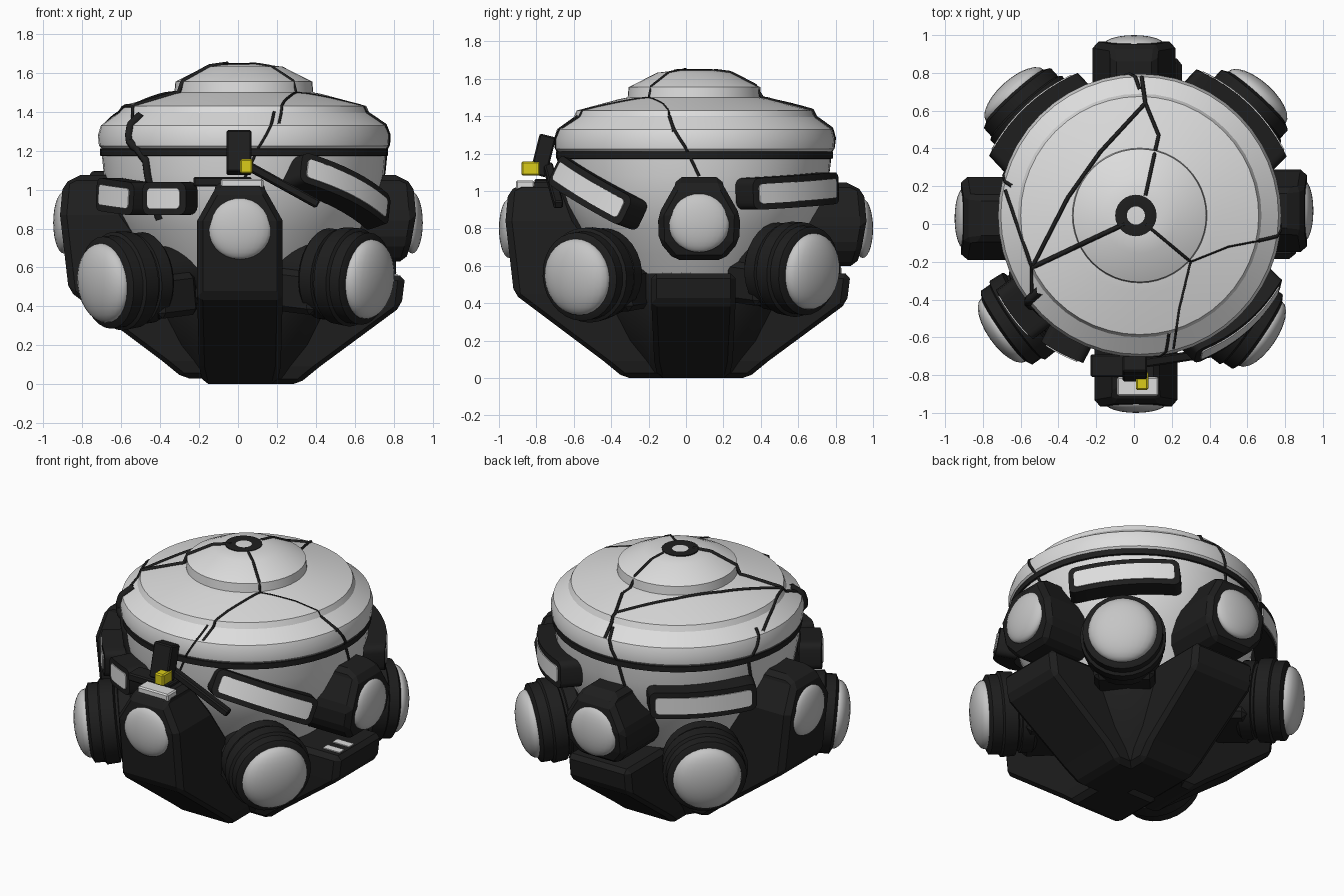
import bpy, bmesh, math
from mathutils import Matrix, Vector, Euler

if "Cube" in bpy.data.objects:
    bpy.data.objects.remove(bpy.data.objects["Cube"])

def material(name, c):
    m = bpy.data.materials.new(name)
    m.diffuse_color = (*c, 1)
    m.use_nodes = True
    m.node_tree.nodes["Principled BSDF"].inputs["Base Color"].default_value = m.diffuse_color
    return m

WHITE = material("shell white", (0.72, 0.72, 0.72))
LENS = material("lens grey", (0.56, 0.56, 0.56))
BLACK = material("black", (0.013, 0.013, 0.013))
YELLOW = material("yellow", (0.70, 0.60, 0.01))
CX, CY = 0.03, 0.045

def finish(bm, name, mat, mtx=None, smooth=30, bevel=0):
    bmesh.ops.recalc_face_normals(bm, faces=bm.faces[:])
    me = bpy.data.meshes.new(name)
    bm.to_mesh(me)
    bm.free()
    ob = bpy.data.objects.new(name, me)
    bpy.context.collection.objects.link(ob)
    me.materials.append(mat)
    if mtx:
        ob.matrix_world = mtx
    if bevel:
        b = ob.modifiers.new("bevel", "BEVEL")
        b.width, b.segments, b.limit_method = bevel, 1, "ANGLE"
    if smooth:
        bpy.ops.object.select_all(action="DESELECT")
        ob.select_set(True)
        bpy.context.view_layer.objects.active = ob
        bpy.ops.object.shade_smooth_by_angle(angle=math.radians(smooth))
    return ob

def loft(name, rings, mat, mtx=None, closed=True, **kw):
    bm = bmesh.new()
    rows = [[bm.verts.new(p) for p in r] for r in rings]
    n = len(rows[0])
    for a, b in zip(rows, rows[1:]):
        for i in range(n):
            j = (i + 1) % n
            bm.faces.new((a[i], a[j], b[j], b[i]))
    if closed:
        bm.faces.new(rows[0])
        bm.faces.new(rows[-1])
    return finish(bm, name, mat, mtx, **kw)

def lathe(name, prof, mat, mtx, n=48, closed=True):
    rings = [[(r * math.cos(2 * math.pi * i / n), r * math.sin(2 * math.pi * i / n), z)
              for i in range(n)] for r, z in prof]
    return loft(name, rings, mat, mtx, closed)

def place(pos, az, pitch=0, roll=0):
    # local x points outward, y sideways, z up
    return (Matrix.Translation(pos) @ Matrix.Rotation(math.radians(az), 4, "Z")
            @ Matrix.Rotation(math.radians(pitch), 4, "Y") @ Matrix.Rotation(math.radians(roll), 4, "X"))

def lens(name, mtx, sx, sy, sz):
    bm = bmesh.new()
    bmesh.ops.create_uvsphere(bm, u_segments=24, v_segments=14, radius=1)
    bmesh.ops.scale(bm, vec=(sx, sy, sz), verts=bm.verts[:])
    return finish(bm, name, LENS, mtx, smooth=40)

def box(name, size, mat, mtx, bevel=0.008):
    bm = bmesh.new()
    bmesh.ops.create_cube(bm, size=1)
    bmesh.ops.scale(bm, vec=size, verts=bm.verts[:])
    return finish(bm, name, mat, mtx, smooth=0, bevel=bevel)

# Shell: tiered dome, groove band, upper body and dark lower hull
base = Matrix.Translation((CX, CY, 0))
DOME = [(0.10, 1.645), (0.20, 1.632), (0.352, 1.555), (0.357, 1.50), (0.40, 1.492), (0.63, 1.43),
        (0.645, 1.395), (0.735, 1.33), (0.75, 1.28), (0.745, 1.225), (0.73, 1.21)]
BODY = [(0.73, 1.18), (0.72, 1.08), (0.69, 0.93), (0.63, 0.80), (0.55, 0.66), (0.46, 0.52)]
lathe("dome", DOME, WHITE, base)
lathe("groove_band", [(0.72, 1.215), (0.74, 1.21), (0.74, 1.175), (0.72, 1.17)], BLACK, base)
lathe("upper_body", BODY, WHITE, base)
lathe("lower_hull", [(0.50, 0.56), (0.50, 0.42), (0.40, 0.20), (0.28, 0.03)], BLACK, base, 16)
lathe("top_port", [(0.11, 1.60), (0.11, 1.648), (0.09, 1.652), (0.03, 1.642)], BLACK,
      Matrix.Translation((0.01, 0.045, 0)), 24)

# Side pods: (z, outer reach, half width, inner reach)
LEG = [(0.0, 0.33, 0.19, 0.0), (0.09, 0.44, 0.21, 0.0), (0.45, 0.92, 0.22, 0.3)]
HEAD = [(0.84, 0.965, 0.22, 0.58), (1.0, 0.95, 0.13, 0.64), (1.045, 0.86, 0.12, 0.64)]
BROKEN_HEAD = [(0.60, 0.91, 0.13, 0.5), (0.70, 0.94, 0.215, 0.55)] + HEAD
BROKEN_LEG = LEG[:2] + [(0.40, 0.86, 0.225, 0.3), (0.56, 0.88, 0.225, 0.4)]

def pod(name, rows, az, side, reach, lift=0):
    rings = [[(o + reach, -w, z + lift), (o + reach, w, z + lift), (i, w, z + lift), (i, -w, z + lift)]
             for z, o, w, i in rows]
    return loft(name, rings, BLACK, place((0, 0, 0), az) @ Matrix.Translation((0, side, 0)),
                smooth=0, bevel=0.028)

for name, az, side, reach, lift, broken in [("front", -90, 0.01, 0.0, 0.0, False),
                                            ("left", 180, -0.03, -0.05, 0.03, False),
                                            ("right", 0, 0.07, -0.05, 0.03, True),
                                            ("back", 90, 0.0, 0.0, 0.0, True)]:
    if broken:
        pod(name + "_pod_head", BROKEN_HEAD, az, side, reach, lift)
        pod(name + "_pod_leg", BROKEN_LEG, az, side - 0.03, reach if az else -0.02)
    else:
        pod(name + "_pod", LEG + HEAD, az, side, reach, lift)
    lens(name + "_pod_lens", place((0, 0, 0), az) @ Matrix.Translation((0.945 + reach, side, 0.80 + lift)),
         0.055, 0.165, 0.158)

# Pale scratches on the broken right leg
for y in (-0.10, 0.0):
    box("scratch_plate", (0.12, 0.05, 0.008), WHITE, Matrix.Translation((0.76, y, 0.562)), 0)

# Diagonal thrusters with ringed barrels and domed caps
BARREL = [(0.15, -0.55), (0.15, -0.31), (0.215, -0.29), (0.235, -0.27), (0.235, -0.20), (0.222, -0.195),
          (0.222, -0.18), (0.25, -0.17), (0.255, -0.09), (0.238, -0.08), (0.238, -0.02), (0.20, 0.0)]
for name, x, y, z, az in [("front_right", 0.67, -0.58, 0.54, -34), ("back_right", 0.65, 0.67, 0.57, 48),
                          ("back_left", -0.63, 0.68, 0.56, 132), ("front_left", -0.69, -0.56, 0.52, 215)]:
    m = place((x, y, z), az, 6)
    lathe(name + "_barrel", BARREL, BLACK, m @ Matrix.Rotation(math.pi / 2, 4, "Y"), 28)
    lens(name + "_cap", m, 0.085, 0.205, 0.205)
    # bracket between barrel and hull
    box(name + "_bracket", (0.25, 0.36, 0.22), BLACK, m @ Matrix.Translation((-0.34, 0, -0.10)), 0.03)

# Curved window panels with rounded black frames
def plate(name, L, h, x0, x1, rad, mat, mtx):
    rings = []
    us = [-L + rad * (1 - math.cos(t * math.pi / 8)) for t in range(5)]
    us += [(-L + rad) * (1 - k / 4) for k in range(1, 4)] + [0]
    us += [-u for u in reversed(us[:-1])]
    for u in us:
        d = max(0, abs(u) - (L - rad))
        v = h - rad + math.sqrt(max(0, rad * rad - d * d)) + 1e-4
        bend = -0.55 * u * u
        rings.append([(x0 + bend, u, -v), (x1 + bend, u, -v), (x1 + bend, u, v), (x0 + bend, u, v)])
    loft(name, rings, mat, mtx, smooth=25)

for name, pos, az, pitch, roll, L in [
        ("front_right", (0.57, -0.53, 1.01), -44, -14, -22, 0.32),
        ("back_right", (0.59, 0.61, 1.0), 46, 0, 3, 0.33),
        ("back_left", (-0.55, 0.60, 1.0), 133, 0, 2, 0.32),
        ("front_left_outer", (-0.62, -0.47, 0.965), 217, 0, -5, 0.16),
        ("front_left_inner", (-0.37, -0.66, 0.955), 243, 0, 0, 0.125)]:
    m = place(pos, az, pitch, roll)
    plate(name + "_frame", L, 0.085, -0.10, 0.03, 0.04, BLACK, m)
    plate(name + "_window", L - 0.032, 0.052, 0.0, 0.036, 0.02, WHITE, m)

# Snapped aerial block with yellow marker and loose struts
box("aerial", (0.13, 0.09, 0.22), BLACK, place((0.005, -0.765, 1.19), 0) @ Matrix.Rotation(-0.25, 4, "X"))
box("aerial_foot", (0.30, 0.12, 0.05), BLACK, Matrix.Translation((-0.08, -0.75, 1.04)))
box("yellow_marker", (0.065, 0.10, 0.075), YELLOW, Matrix.Translation((0.043, -0.83, 1.12)))
box("white_wedge", (0.22, 0.10, 0.05), WHITE, Matrix.Translation((0.02, -0.86, 1.03)))
box("loose_strut", (0.44, 0.05, 0.045), BLACK,
    Matrix.Translation((0.22, -0.71, 1.03)) @ Euler((0, 0.5, 0.15)).to_matrix().to_4x4())

# Cracks: dark tubes half sunk along the shell
def interp(t, pairs):
    for (a, p), (b, q) in zip(pairs, pairs[1:]):
        if min(a, b) <= t <= max(a, b) and a != b:
            return p + (q - p) * (t - a) / (b - a)
    return pairs[0][1] if abs(t - pairs[0][0]) < abs(t - pairs[-1][0]) else pairs[-1][1]

SIDE = [(z, r) for r, z in DOME[4:] + BODY]

def on_top(x, y):
    return (x, y, interp(math.hypot(x - CX, y - CY), DOME))

def on_side(a, z):
    r = interp(z, SIDE)
    return (CX + r * math.cos(math.radians(a)), CY + r * math.sin(math.radians(a)), z)

def crack(pts, fn, width):
    cu = bpy.data.curves.new("crack", "CURVE")
    cu.dimensions, cu.bevel_depth, cu.bevel_resolution = "3D", width, 0
    path = [Vector(p).lerp(Vector(q), k / 16) for p, q in zip(pts, pts[1:]) for k in range(17)]
    sp = cu.splines.new("POLY")
    sp.points.add(len(path) - 1)
    for s, p in zip(sp.points, path):
        s.co = (*fn(p.x, p.y), 1)
    cu.materials.append(BLACK)
    ob = bpy.data.objects.new("crack", cu)
    bpy.context.collection.objects.link(ob)
    bpy.ops.object.select_all(action="DESELECT")
    ob.select_set(True)
    bpy.context.view_layer.objects.active = ob
    bpy.ops.object.convert(target="MESH")

for w, pts in [(0.011, [(0.04, 0.78), (0.06, 0.64), (-0.18, 0.38), (-0.35, 0.14), (-0.54, -0.23)]),
               (0.013, [(-0.05, 0.0), (-0.2, -0.07), (-0.54, -0.23)]),
               (0.008, [(0.06, 0.0), (0.30, -0.2), (0.24, -0.45), (0.21, -0.66)]),
               (0.005, [(0.30, -0.2), (0.5, -0.12), (0.76, -0.07)]),
               (0.010, [(-0.68, 0.18), (-0.54, -0.23), (-0.54, -0.4)]),
               (0.010, [(0.06, 0.64), (0.13, 0.47), (0.06, 0.15)])]:
    crack([(x, y, 0) for x, y in pts], on_top, w)
for w, pts in [(0.025, [(217, 1.38), (218, 1.25), (226, 1.15), (228, 0.85)]),
               (0.010, [(-12, 1.40), (-4, 1.24), (2, 1.08)]),
               (0.008, [(-76, 1.40), (-84, 1.22), (-90, 1.05)]),
               (0.010, [(90, 1.38), (96, 1.22), (100, 1.0), (108, 0.75)]),
               (0.010, [(167, 1.36), (160, 1.18), (164, 0.95)])]:
    crack([(a, z, 0) for a, z in pts], on_side, w)
